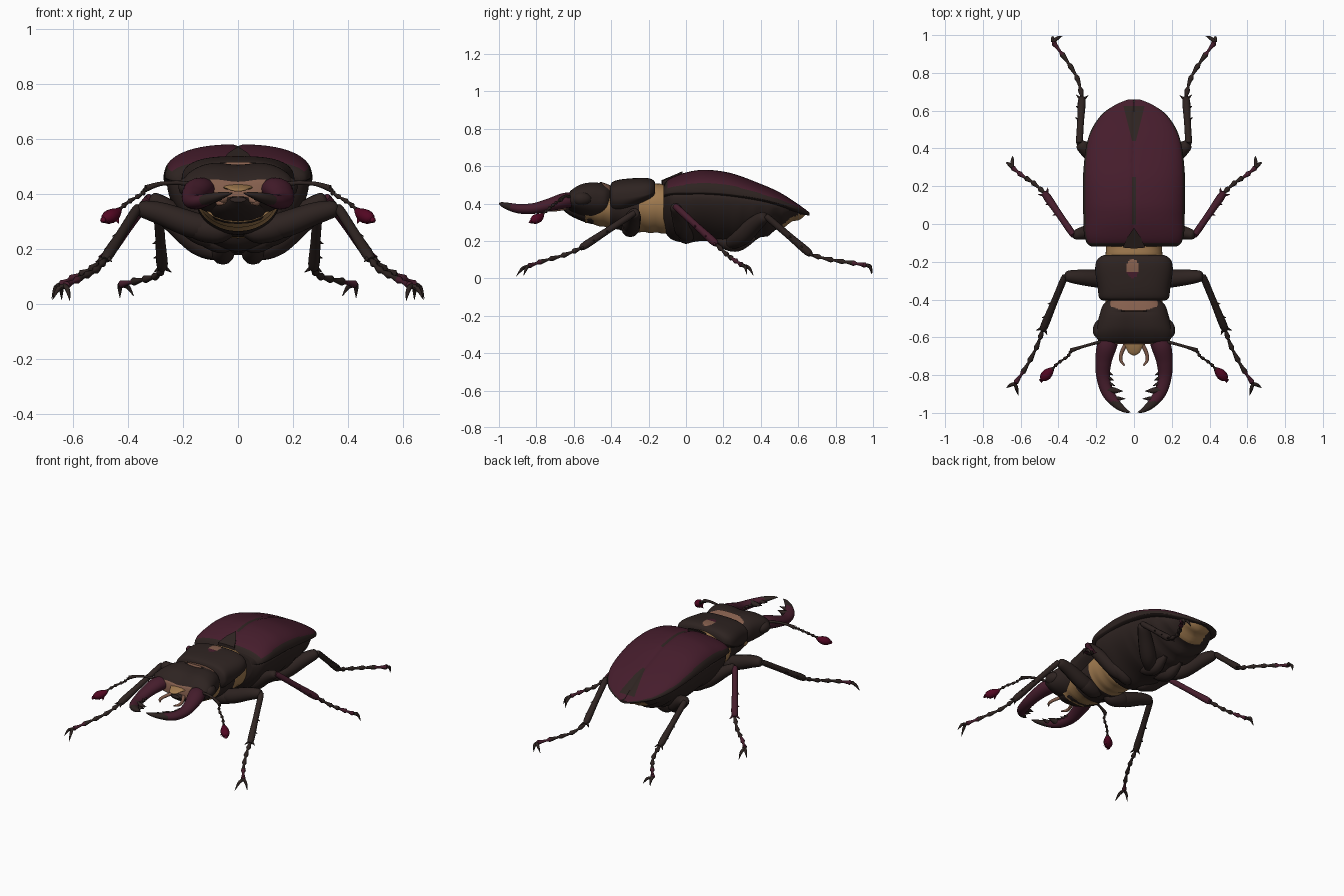
import bpy, bmesh, math
from mathutils import Vector

cube = bpy.data.objects.get("Cube")
if cube:
    bpy.data.objects.remove(cube, do_unlink=True)


def material(name, rgb):
    m = bpy.data.materials.new(name)
    m.use_nodes = True
    m.diffuse_color = (*rgb, 1)
    m.node_tree.nodes["Principled BSDF"].inputs["Base Color"].default_value = (*rgb, 1)
    return m


DARK = material("dark brown shell", (.027, .017, .015))
MAROON = material("maroon shell", (.06, .012, .025))
TAN = material("tan underside", (.36, .2, .08))
BROWN = material("pinkish brown", (.235, .115, .075))
RED = material("deep red club", (.085, .002, .016))


def spline(pts, n):
    """Smooth interpolation through tuples of any length."""
    out = []
    for i in range(len(pts) - 1):
        a, b, c, d = pts[max(i - 1, 0)], pts[i], pts[i + 1], pts[min(i + 2, len(pts) - 1)]
        for k in range(n):
            t = k / n
            out.append(tuple(q + .5 * t * (r - p + t * (2 * p - 5 * q + 4 * r - s + t * (3 * (q - r) + s - p)))
                             for p, q, r, s in zip(a, b, c, d)))
    return out + [tuple(pts[-1])]


def build(name, skins, mats, rule=None, mirror=False, cuts=()):
    """Join lists of rings into one smooth mesh with closed ends; cuts are colour borders."""
    bm = bmesh.new()
    for rings in skins:
        rows = [[bm.verts.new(p) for p in ring] for ring in rings]
        m = len(rows[0])
        for r0, r1 in zip(rows, rows[1:]):
            for j in range(m):
                k = (j + 1) % m
                bm.faces.new((r0[j], r0[k], r1[k], r1[j]))
        bm.faces.new(rows[0])
        bm.faces.new(rows[-1])
    bmesh.ops.recalc_face_normals(bm, faces=bm.faces)
    for co, no in cuts:
        bmesh.ops.bisect_plane(bm, geom=bm.verts[:] + bm.edges[:] + bm.faces[:], dist=1e-5,
                               plane_co=co, plane_no=no)
    if rule:
        for f in bm.faces:
            f.material_index = rule(f.calc_center_median(), f.normal)
    mesh = bpy.data.meshes.new(name)
    bm.to_mesh(mesh)
    bm.free()
    for mat in mats:
        mesh.materials.append(mat)
    ob = bpy.data.objects.new(name, mesh)
    bpy.context.collection.objects.link(ob)
    bpy.ops.object.select_all(action='DESELECT')
    ob.select_set(True)
    bpy.context.view_layer.objects.active = ob
    bpy.ops.object.shade_smooth_by_angle(angle=math.radians(45))
    if mirror:
        ob.modifiers.new("Mirror", 'MIRROR').use_mirror_merge = False


def loft(name, stations, mats, rule=None, top=2.3, low=2.0, n=6, seg=72, dent=None, cuts=()):
    """Body section; each station is y, half width, top z, side z, bottom z."""
    rings = []
    for y, w, zt, zs, zb in spline(stations, n):
        ring = []
        for j in range(seg):
            a = math.tau * j / seg
            c, s = math.cos(a), math.sin(a)
            e = 2 / (top if s >= 0 else low)
            x = math.copysign(abs(c) ** e, c) * w
            h = abs(s) ** e
            z = zs + h * (zt - zs) if s >= 0 else zs - h * (zs - zb)
            if dent:
                z -= dent(x, y, s)
            ring.append((x, y, z))
        rings.append(ring)
    build(name, [rings], mats, rule, cuts=cuts)


def tube(pts, n=5, seg=12, flat=1):
    """Rings round a path of x, y, z, radius."""
    pts = spline(pts, n) if n > 1 else pts
    rings = []
    for i, p in enumerate(pts):
        t = Vector(pts[min(i + 1, len(pts) - 1)][:3]) - Vector(pts[max(i - 1, 0)][:3])
        t.normalize()
        ref = Vector((0, 0, 1)) if abs(t.z) < .95 else Vector((0, 1, 0))
        u = t.cross(ref).normalized()
        v = u.cross(t)
        rings.append([Vector(p[:3]) + max(p[3], .0008) *
                      (u * math.cos(math.tau * j / seg) + v * flat * math.sin(math.tau * j / seg))
                      for j in range(seg)])
    return rings


def spike(a, b, r):
    a, b = Vector(a), Vector(b)
    return tube([(*a, r), (*a.lerp(b, .5), r * .65), (*b, .001)], 1, 8)


def beads(path, count, r):
    """Chain of flared joints along a path."""
    fine = spline(path, 12)
    total, pts = count * 4, []
    for i in range(total + 1):
        f = i / total * (len(fine) - 1)
        k = min(int(f), len(fine) - 2)
        p = Vector(fine[k]).lerp(Vector(fine[k + 1]), f - k)
        pts.append((*p, r * (.5, .65, .85, 1.1)[i % 4]))
    return tube(pts, 1, 10)


# Abdomen and belly with a tan tail patch
loft("abdomen", [(-.12, .19, .49, .42, .26), (-.08, .24, .5, .43, .21), (0, .255, .5, .43, .19),
                 (.1, .257, .5, .43, .2), (.25, .25, .49, .42, .18), (.4, .23, .45, .4, .215),
                 (.5, .19, .42, .38, .265), (.6, .1, .37, .36, .315), (.64, .03, .36, .35, .335)],
     [DARK, TAN], lambda c, n: int(c.y > .515 and n.z < -.5 and abs(c.x) < .09), low=1.7,
     dent=lambda x, y, s: .006 * math.sin(y * 75) if s < -.1 and y > .2 else 0,
     cuts=[((0, .515, 0), (0, 1, 0))])


# Wing cases with dark rim, seam and tail wedge
def wing_rule(c, n):
    x = abs(c.x)
    wedge = .44 < c.y < .625 and x < .01 + .25 * (c.y - .44)
    seam = 0 < c.y < .25 and x < .01
    return int(wedge or seam or n.z < .58 or c.y < -.1)


loft("wing_cases", [(-.12, .225, .495, .45, .42), (-.1, .25, .525, .455, .425), (-.05, .265, .55, .46, .43),
                    (.03, .268, .573, .46, .43), (.12, .27, .58, .46, .43), (.25, .27, .56, .45, .42),
                    (.4, .255, .505, .425, .4), (.5, .225, .46, .4, .375), (.58, .17, .41, .375, .35),
                    (.63, .1, .375, .36, .34), (.66, .03, .352, .348, .335)],
     [MAROON, DARK], wing_rule, top=2.4, n=8, seg=144,
     dent=lambda x, y, s: .006 if s > 0 and abs(x) < .004 else 0,
     cuts=[((s * .01, .44, 0), no) for s in (1, -1) for no in ((1, 0, 0), (1, -s * .25, 0))] +
          [((0, y, 0), (0, 1, 0)) for y in (.25, .44, .625)])

# Scutellum shield between the wing cases
build("scutellum", [[[(-.06, -.125, z), (0, -.13, z + .005), (.06, -.125, z), (.035, -.07, z + .03),
                      (0, -.02, z + .052), (-.035, -.07, z + .03)] for z in (.495, .52)]], [DARK])

# Middle body: tan neck, dark breastplate, tan waist
loft("thorax_core", [(-.54, .12, .42, .36, .3), (-.42, .15, .48, .39, .27), (-.3, .155, .49, .39, .25),
                     (-.2, .152, .5, .39, .245), (-.1, .147, .51, .39, .24)], [TAN, DARK],
     lambda c, n: int(-.405 < c.y < -.25), dent=lambda x, y, s: .003 * math.sin(y * 90),
     cuts=[((0, y, 0), (0, 1, 0)) for y in (-.405, -.25)])


# Collar plate with a central spot
def collar_rule(c, n):
    spot = ((c.x + .008) / .034) ** 2 + ((c.y + .235) / .05) ** 2 < 1 and n.z > .5
    return (2 if c.y < -.255 else 1) if spot else 0


loft("collar_plate", [(-.405, .165, .495, .43, .36), (-.39, .185, .517, .43, .335), (-.34, .192, .53, .43, .335),
                      (-.25, .205, .537, .44, .38), (-.2, .2, .535, .45, .41), (-.175, .18, .525, .46, .43),
                      (-.165, .16, .51, .465, .45)],
     [DARK, BROWN, MAROON], collar_rule, top=2.8, n=14, seg=240)


# Head with lighter neck band and face
def head_rule(c, n):
    neck = c.y > -.465 + 2 * c.x ** 2 and c.z > .45 and abs(c.x) < .125
    face = c.y < -.63 and abs(c.x) < .1
    return int(neck or face)


loft("head", [(-.4, .13, .495, .42, .33), (-.43, .165, .507, .42, .32), (-.48, .182, .52, .42, .31),
              (-.54, .198, .515, .42, .32), (-.58, .203, .5, .42, .335), (-.615, .19, .475, .42, .355),
              (-.635, .16, .45, .415, .37)],
     [DARK, BROWN], head_rule, top=2.7, n=10, seg=144,
     dent=lambda x, y, s: .014 * math.exp(-(x / .07) ** 2) * s if s > 0 and y < -.46 else 0)
build("eyes", [tube([(.165, -.51, .42, .02), (.178, -.54, .425, .034), (.18, -.575, .425, .036),
                     (.17, -.61, .42, .015)])], [DARK], mirror=True)
build("chin", [tube([(0, -.42, .31, .05), (0, -.5, .325, .1), (0, -.6, .36, .09), (0, -.66, .38, .03)], flat=.35)],
      [DARK])

# Mouth plate and feelers
build("mouth_plate", [tube([(0, -.61, .425, .07), (0, -.65, .422, .045), (0, -.68, .415, .03),
                            (0, -.695, .41, .008)], flat=.2)], [TAN])
build("mouth_feelers", [tube([(.04, -.63, .38, .011), (.065, -.68, .37, .01), (.07, -.72, .365, .009),
                              (.05, -.75, .365, .004)])], [BROWN], mirror=True)

# Jaws with inner teeth
jaw = tube([(.12, -.59, .42, .047), (.145, -.65, .415, .052), (.162, -.73, .393, .043), (.163, -.81, .374, .036),
            (.14, -.89, .372, .032), (.095, -.95, .385, .024), (.05, -.985, .397, .013), (.02, -.997, .403, .002)],
           8, 20, .8)
build("jaws", [jaw], [MAROON, DARK], lambda c, n: int(c.y < -.94), mirror=True)
teeth = [((.14, -.88, .375), (.058, -.885, .38), .024), ((.11, -.925, .38), (.045, -.925, .388), .016)]
teeth += [((.14, -.785 - i * .028, .378), (.112 - i * .006, -.8 - i * .028, .38), .012) for i in range(3)]
build("jaw_teeth", [spike(*t) for t in teeth], [DARK], mirror=True)

# Antennae
build("antenna_stalks", [tube([(.16, -.62, .43, .01), (.21, -.632, .44, .008), (.28, -.652, .437, .008),
                               (.335, -.67, .42, .012)]),
                         beads([(.335, -.67, .42), (.35, -.7, .4), (.4, -.735, .37), (.435, -.77, .34)], 6, .009)],
      [DARK], mirror=True)
club = [tube([(.43, -.765, .342, .009), (.448, -.783, .327, .023), (.467, -.802, .317, .027),
              (.484, -.818, .31, .019), (.492, -.826, .307, .003)], flat=.95)]
club += [spike((.445 + i * .015, -.785 - i * .013, .32 - i * .005),
               (.435 + i * .018, -.805 - i * .012, .292 + i * .002), .012) for i in range(4)]
build("antenna_clubs", club, [RED], mirror=True)


# Legs: thigh, spined shin, jointed foot and claws
def leg(name, hip, knee, ankle, foot, claws, shin_mat, thick):
    h, k, a = Vector(hip), Vector(knee), Vector(ankle)
    bulge = Vector((0, 0, -.012))
    build(name + "_thighs", [tube([(*h, thick * .8), (*(h.lerp(k, .3) + bulge), thick * 1.15),
                                   (*h.lerp(k, .7), thick), (*h.lerp(k, .95), thick * .72), (*k, thick * .3)])],
          [DARK], mirror=True)
    along = (a - k).normalized()
    out = along.cross(Vector((0, 0, 1))).normalized()
    if out.x < 0:
        out = -out
    shin = [tube([(*k, .015), (*k.lerp(a, .1), .018), (*k.lerp(a, .5), .018), (*k.lerp(a, .9), .021), (*a, .012)])]
    for f in (.5, .75):
        p = k.lerp(a, f)
        shin.append(spike(p, p + out * .03 + along * .018, .01))
    for s in (-1, 1):
        p = k.lerp(a, .94)
        shin.append(spike(p, p + out * .032 * s + along * .035, .011))
    build(name + "_shins", shin, [shin_mat], mirror=True)
    build(name + "_feet", [beads([ankle] + foot, 5, .0135)], [DARK, MAROON],
          lambda c, n: int((c - Vector(foot[-1])).length < .09), mirror=True)
    e = Vector(foot[-1])
    hooks = []
    for c in claws:
        c = Vector(c)
        mid = e.lerp(c, .55) + Vector((0, .004, .016))
        hooks.append(tube([(*e, .009), (*mid, .009), (*c, .001)], 5, 8))
    build(name + "_claws", hooks, [DARK], mirror=True)


leg("front_leg", (.07, -.3, .275), (.365, -.275, .35), (.485, -.565, .16),
    [(.515, -.65, .125), (.57, -.755, .095), (.63, -.845, .065)],
    [(.675, -.868, .015), (.612, -.908, .01)], DARK, .041)
leg("middle_leg", (.07, .0, .225), (.32, -.06, .388), (.475, .165, .18),
    [(.53, .215, .13), (.59, .255, .1), (.645, .3, .07)],
    [(.678, .325, .02), (.642, .36, .015)], MAROON, .037)
leg("hind_leg", (.07, .24, .19), (.29, .425, .335), (.275, .67, .125),
    [(.3, .77, .1), (.36, .87, .085), (.43, .965, .07)],
    [(.43, .993, .022), (.38, .995, .028)], DARK, .043)

# Hip lobes under the body
build("hip_lobes", [tube([(.02, -.3, .27, .02), (.07, -.3, .265, .045), (.15, -.29, .28, .045), (.2, -.285, .3, .01)]),
                    tube([(.02, -.02, .23, .02), (.06, .0, .225, .042), (.14, .0, .26, .035), (.19, -.01, .3, .01)]),
                    tube([(.05, .14, .22, .02), (.055, .21, .195, .04), (.055, .28, .185, .04), (.06, .37, .22, .015)])],
      [DARK], mirror=True)
